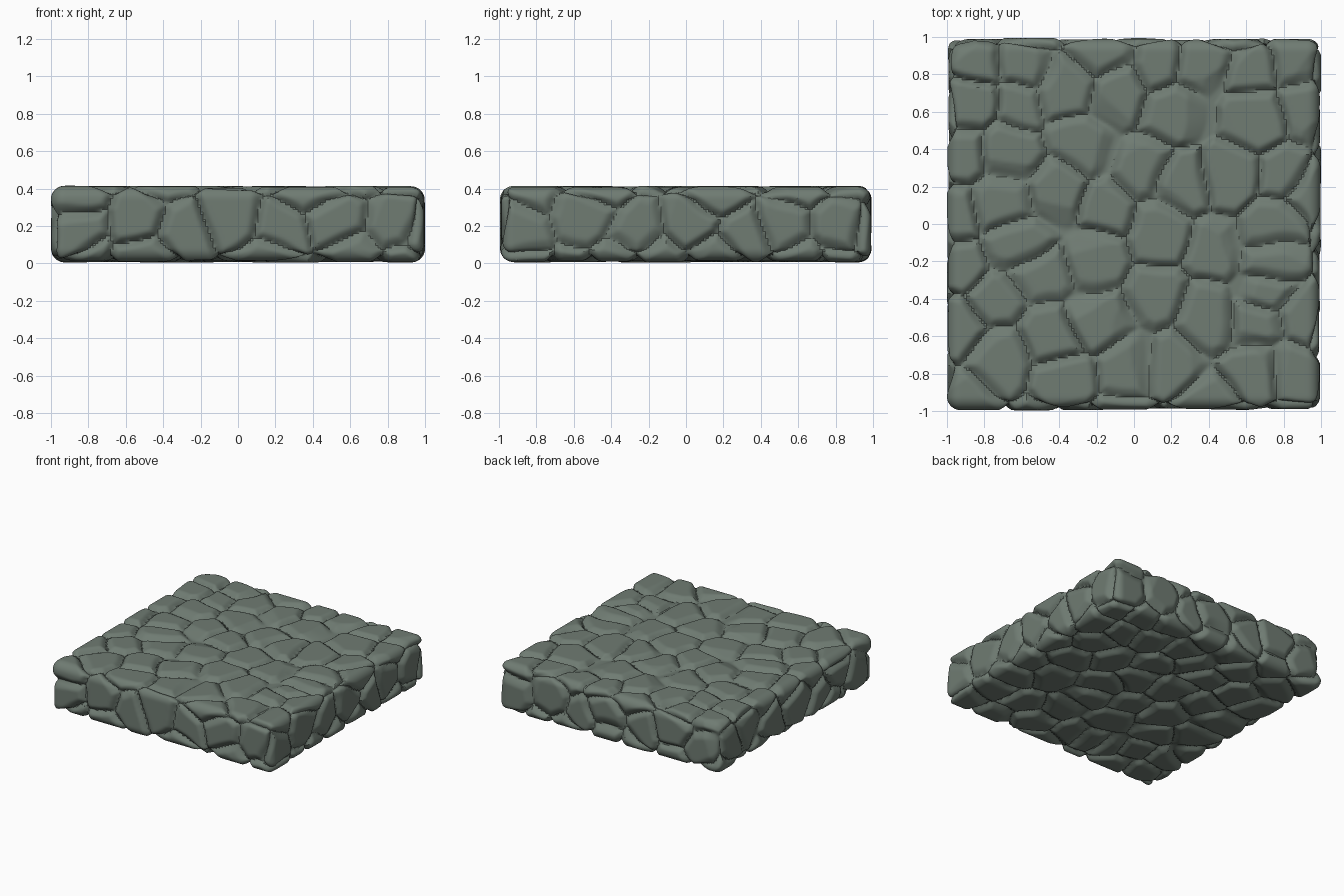
import bpy, bmesh, math, random
from mathutils import Vector, kdtree, noise

if "Cube" in bpy.data.objects:
    bpy.data.objects.remove(bpy.data.objects["Cube"])

random.seed(7)
HX, HY, HZ, R = 1.0, 0.995, 0.205, 0.075   # half sizes and edge rounding
CZ = 0.21                                  # middle height
DEPTH = 0.042                              # depth of the cracks

# Stone centres on the top face
TOP = [(-.82, .86), (-.6, .84), (-.37, .72), (-.07, .7), (.2, .62), (.13, .87), (.37, .85),
       (.64, .82), (.86, .88), (.66, .56), (.93, .6), (-.16, .93), (-.87, .63), (-.62, .63),
       (-.65, .4), (-.93, .38), (-.28, .42), (-.42, .18), (-.14, .1), (.06, .27), (.27, .22),
       (.5, .25), (.78, .27), (.95, .15), (-.72, .1), (-.92, .05), (-.2, -.2), (.13, -.05),
       (.43, -.12), (.74, -.02), (.74, -.2), (.72, -.35), (-.62, -.1), (-.9, -.22),
       (-.5, -.28), (-.75, -.4), (-.93, -.55), (-.2, -.5), (.12, -.38), (.38, -.5),
       (.66, -.52), (.92, -.5), (-.72, -.75), (-.45, -.6), (-.38, -.83), (-.05, -.76),
       (.22, -.75), (.62, -.82), (.9, -.78), (-.9, -.92), (.42, -.94)]

seeds = [Vector((x, y, HZ - .03)) for x, y in TOP]
seeds += [Vector((y, -x, -HZ + .03)) for x, y in TOP]
# Stones around the four sides
for side in range(4):
    for k in range(7):
        t = -.84 + k * .28 + random.uniform(-.06, .06)
        z = (.045 if k % 2 else -.04) + random.uniform(-.03, .03)
        x, y = [(t, -.97), (.97, t), (-t, .97), (-.97, -t)][side]
        seeds.append(Vector((x, y, z)))

tree = kdtree.KDTree(len(seeds))
for i, s in enumerate(seeds):
    tree.insert(s, i)
tree.balance()

# Every stone gets its own level and two slanted facets
def slant():
    a = random.uniform(0, 2 * math.pi)
    return Vector((math.cos(a), math.sin(a), random.uniform(-.6, .6))) * random.uniform(.1, .4)
stones = [(-random.uniform(0, .012), slant(), slant(), random.uniform(.4, 1.1)) for _ in seeds]


def relief(p):
    """Height of the stone surface, from the distance to the nearest crack."""
    q = p + noise.noise_vector(p * 3.5) * .05
    near = tree.find_n(q, 7)
    a, ia, da = near[0]
    d = min((db * db - da * da) / (2 * (b - a).length) for b, _, db in near[1:])
    level, g1, g2, steep = stones[ia]
    v = q - a
    face = level + min(0, .025 + g1.dot(v), .03 + g2.dot(v))
    t = min(1, d / (.05 / (.6 + steep * .6)))
    t = t * (1.6 - .6 * t)
    return -DEPTH * (1 - t) + max(face, -DEPTH) * t


# Slab: subdivided box, rounded and pushed in along the cracks
bm = bmesh.new()
N, M = 150, 32
def sheet(n, m, f):
    g = [[bm.verts.new(f(-1 + 2 * i / n, -1 + 2 * j / m)) for j in range(m + 1)] for i in range(n + 1)]
    for i in range(n):
        for j in range(m):
            bm.faces.new((g[i][j], g[i + 1][j], g[i + 1][j + 1], g[i][j + 1]))
for s in (1, -1):
    sheet(N, N, lambda u, v: (u * HX * s, v * HY, HZ * s))
    sheet(N, M, lambda u, v: (u * HX * s, -HY * s, v * HZ))
    sheet(N, M, lambda u, v: (HX * s, u * HY * s, v * HZ))
bmesh.ops.remove_doubles(bm, verts=bm.verts, dist=1e-4)

half = (HX, HY, HZ)
for v in bm.verts:
    q = Vector([max(-h + R, min(h - R, c)) for c, h in zip(v.co, half)])
    n = (v.co - q).normalized()
    p = q + n * R
    v.co = p + n * relief(p) + Vector((0, 0, CZ))
bmesh.ops.recalc_face_normals(bm, faces=bm.faces)

me = bpy.data.meshes.new("stone_slab")
bm.to_mesh(me)
bm.free()
slab = bpy.data.objects.new("stone_slab", me)
bpy.context.collection.objects.link(slab)

mat = bpy.data.materials.new("grey_green_stone")
mat.diffuse_color = (.16, .20, .17, 1)
mat.use_nodes = True
mat.node_tree.nodes["Principled BSDF"].inputs["Base Color"].default_value = mat.diffuse_color
me.materials.append(mat)

bpy.context.view_layer.objects.active = slab
slab.select_set(True)
bpy.ops.object.shade_smooth_by_angle(angle=math.radians(35))
